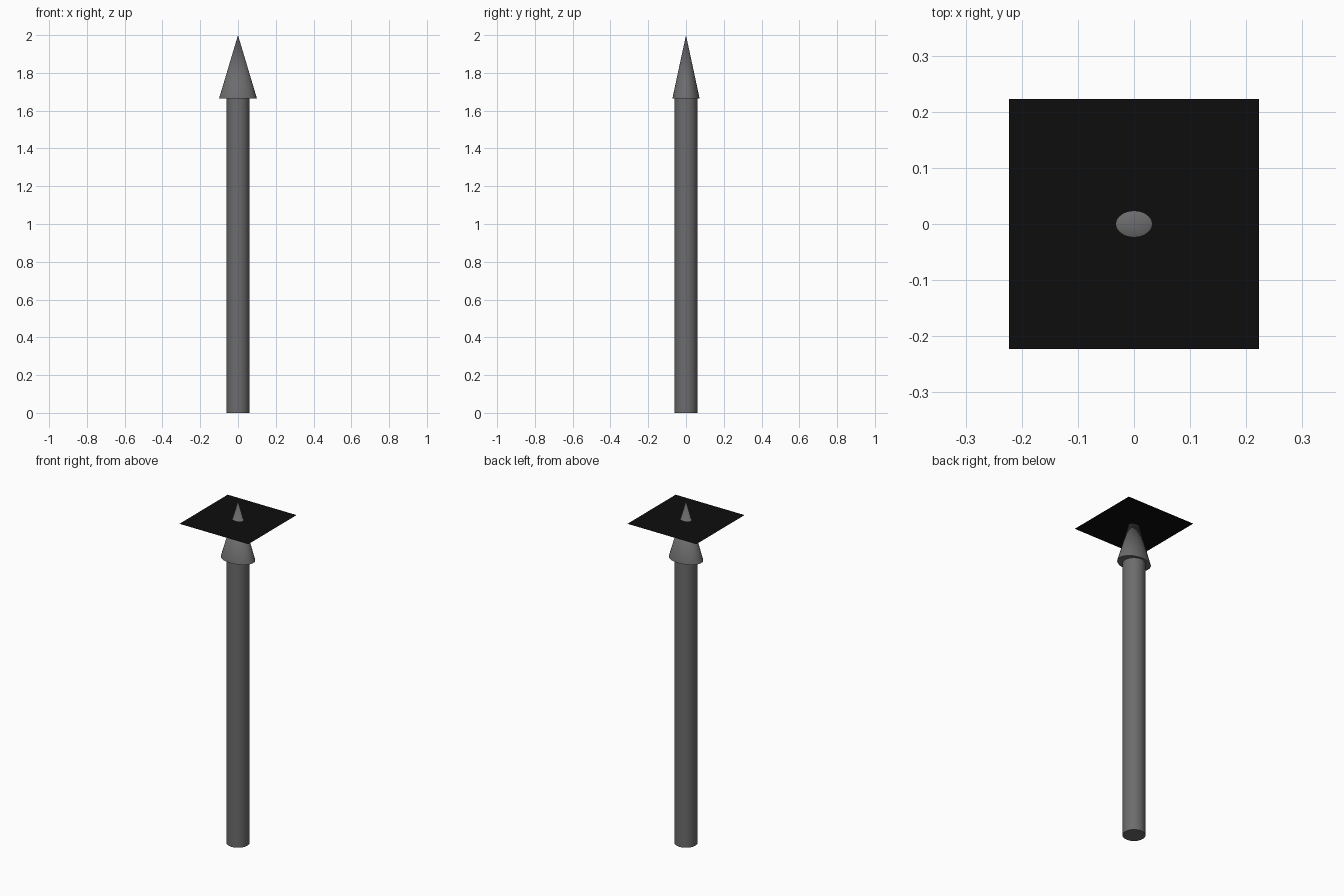
import bpy
import math

if "Cube" in bpy.data.objects:
    bpy.data.objects.remove(bpy.data.objects["Cube"])


def material(name, rgb):
    m = bpy.data.materials.new(name)
    m.diffuse_color = (*rgb, 1.0)
    m.use_nodes = True
    m.node_tree.nodes["Principled BSDF"].inputs["Base Color"].default_value = m.diffuse_color
    return m


def finish(name, mat, smooth=True):
    obj = bpy.context.object
    obj.name = name
    obj.data.materials.append(mat)
    bpy.ops.object.transform_apply(location=False, rotation=False, scale=True)
    if smooth:
        bpy.ops.object.shade_smooth_by_angle(angle=math.radians(35))
    return obj


grey = material("dark_grey", (0.15, 0.15, 0.154))
black = material("black", (0.004, 0.004, 0.004))

HEIGHT = 2.0
SHAFT_TOP = 1.665
HEAD = HEIGHT - SHAFT_TOP

# Round post
bpy.ops.mesh.primitive_cylinder_add(vertices=32, radius=0.061, depth=SHAFT_TOP,
                                    location=(0, 0, SHAFT_TOP / 2))
finish("post", grey)

# Pointed tip, flattened front to back
bpy.ops.mesh.primitive_cone_add(vertices=32, radius1=0.1, radius2=0, depth=HEAD,
                                location=(0, 0, SHAFT_TOP + HEAD / 2))
bpy.context.object.scale = (1, 0.72, 1)
finish("pointed_tip", grey)

# Thin square sheet pierced by the tip
bpy.ops.mesh.primitive_plane_add(size=0.446, location=(0, 0, 1.893))
finish("square_sheet", black, smooth=False)
